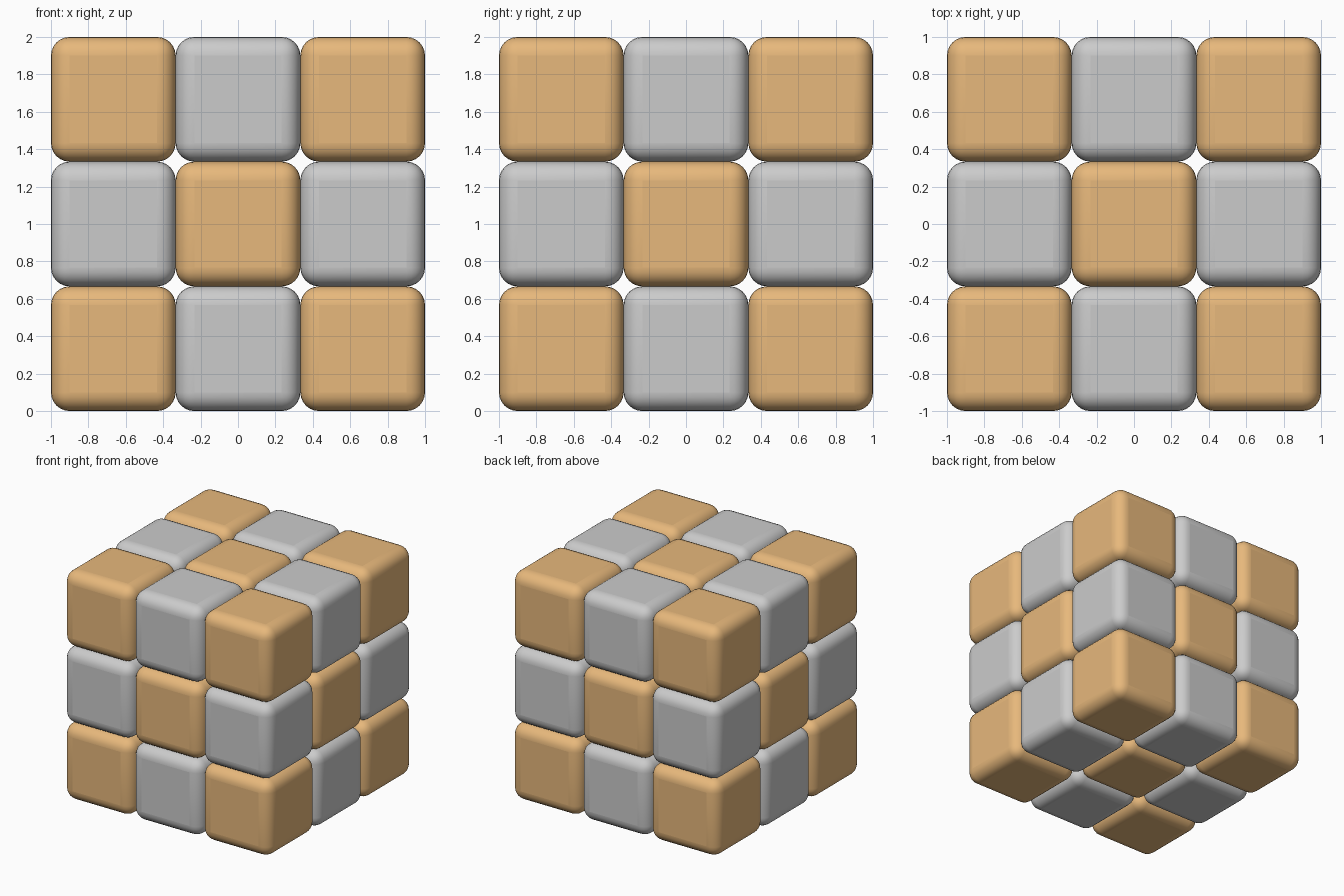
import bpy
from itertools import product

if "Cube" in bpy.data.objects:
    bpy.data.objects.remove(bpy.data.objects["Cube"])

PITCH = 2 / 3
RADIUS = 0.1

# Tan colour for the alternating blocks
tan = bpy.data.materials.new("tan")
tan.diffuse_color = (0.8, 0.48, 0.2, 1)
tan.use_nodes = True
tan.node_tree.nodes["Principled BSDF"].inputs["Base Color"].default_value = tan.diffuse_color


def rounded_block(name, centre, material=None):
    bpy.ops.mesh.primitive_cube_add(size=PITCH, location=centre)
    block = bpy.context.object
    block.name = name
    bevel = block.modifiers.new("rounding", 'BEVEL')
    bevel.width = RADIUS
    bevel.segments = 6
    bpy.ops.object.shade_smooth_by_angle()
    if material:
        block.data.materials.append(material)


# 3 x 3 x 3 stack of rounded blocks in a checker pattern
for i, j, k in product((-1, 0, 1), repeat=3):
    is_tan = (i + j + k) % 2 == 1
    rounded_block("tan_block" if is_tan else "grey_block",
                  (i * PITCH, j * PITCH, 1 + k * PITCH),
                  tan if is_tan else None)
